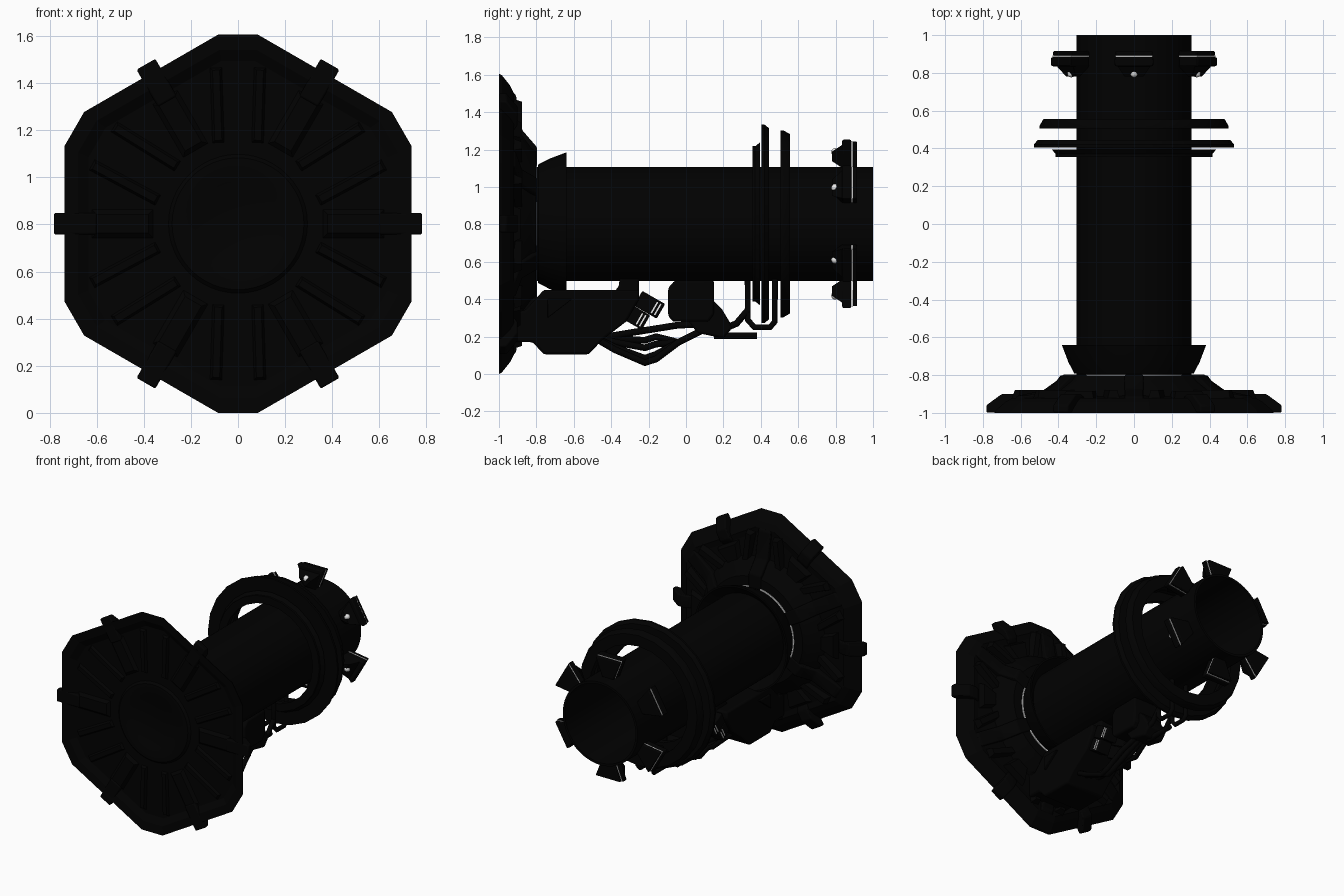
import bpy, bmesh, math
from mathutils import Vector

if "Cube" in bpy.data.objects:
    bpy.data.objects.remove(bpy.data.objects["Cube"])

CZ = 0.803  # height of the long axis


def material(name, rgb):
    m = bpy.data.materials.new(name)
    m.use_nodes = True
    m.diffuse_color = (*rgb, 1)
    m.node_tree.nodes["Principled BSDF"].inputs["Base Color"].default_value = (*rgb, 1)
    return m


black = material("matte_black", (0.0003, 0.0003, 0.0003))
white = material("pale_white", (0.9, 0.9, 0.9))


def finish(obj, mat, bevel=0, smooth=True):
    obj.data.materials.append(mat)
    if bevel:
        mod = obj.modifiers.new("edge_bevel", "BEVEL")
        mod.width, mod.segments = bevel, 2
    if smooth and obj.type == "MESH":
        bpy.ops.object.select_all(action="DESELECT")
        obj.select_set(True)
        bpy.context.view_layer.objects.active = obj
        bpy.ops.object.shade_smooth_by_angle(angle=math.radians(35))
    return obj


def loft(name, loops, mat, closed=False, **kw):
    """Skin a row of equal loops; cap the ends or join them into a ring."""
    bm = bmesh.new()
    rows = [[bm.verts.new(p) for p in loop] for loop in loops]
    n = len(rows[0])
    pairs = list(zip(rows, rows[1:])) + ([(rows[-1], rows[0])] if closed else [])
    for a, b in pairs:
        for i in range(n):
            j = (i + 1) % n
            bm.faces.new((a[i], a[j], b[j], b[i]))
    if not closed:
        bm.faces.new(rows[0])
        bm.faces.new(rows[-1])
    bmesh.ops.recalc_face_normals(bm, faces=bm.faces)
    mesh = bpy.data.meshes.new(name)
    bm.to_mesh(mesh)
    bm.free()
    obj = bpy.data.objects.new(name, mesh)
    bpy.context.collection.objects.link(obj)
    return finish(obj, mat, **kw)


def polar(angle, r, t, y):
    """Point at radius r and sideways offset t around the long axis."""
    c, s = math.cos(math.radians(angle)), math.sin(math.radians(angle))
    return Vector((r * c - t * s, y, CZ + r * s + t * c))


def revolve(name, profile, mat, n=48, closed=True):
    return loft(name, [[polar(360 * i / n, r, 0, y) for i in range(n)]
                       for r, y in profile], mat, closed)


def bar(name, angle, p0, p1, w0, w1, y0, y1, mat=black, inset=0.0, **kw):
    """Tapered block from p0 to p1 (radius, sideways), half widths w0 and w1."""
    a, b = Vector(p0), Vector(p1)
    d = (b - a).normalized()
    s = Vector((-d.y, d.x))

    def loop(y, k):
        pts = [a + d * k + s * (w0 - k), b - d * k + s * (w1 - k),
               b - d * k - s * (w1 - k), a + d * k - s * (w0 - k)]
        return [polar(angle, p.x, p.y, y) for p in pts]
    return loft(name, [loop(y0, 0), loop(y1, inset)], mat, **kw)


def fin(name, angle, profile, half, bevel=0.008):
    """Extrude a (radius, y) profile sideways."""
    return loft(name, [[polar(angle, r, t, y) for r, y in profile] for t in (-half, half)],
                black, bevel=bevel)


def side_block(name, pts, half, mat=black, bevel=0.012, x=0):
    """Extrude a (y, z) profile across x."""
    return loft(name, [[(x + e, y, z) for y, z in pts] for e in (-half, half)],
                mat, bevel=bevel)


def cable(name, pts, radius):
    cu = bpy.data.curves.new(name, "CURVE")
    cu.dimensions = "3D"
    cu.bevel_depth, cu.bevel_resolution, cu.use_fill_caps = radius, 2, True
    sp = cu.splines.new("POLY")
    sp.points.add(len(pts) - 1)
    for p, co in zip(sp.points, pts):
        p.co = (*co, 1)
    obj = bpy.data.objects.new(name, cu)
    bpy.context.collection.objects.link(obj)
    return finish(obj, mat=black)


# Twelve-sided end plate with shallow front recess and stepped back
def outline(scale, y):
    return [polar(60 * k + e, 0.8075 * scale, 0, y) for k in range(6) for e in (-24, 24)]


loft("end_plate", [outline(s, y) for s, y in
                   [(0.86, -0.97), (0.92, -0.995), (1, -1), (0.99, -0.985), (0.92, -0.94),
                    (0.87, -0.92), (0.82, -0.925), (0.5, -0.9)]], black, smooth=False)
revolve("front_hub", [(0.3, -0.965), (0.28, -0.985), (0.2, -0.985), (0.18, -0.975)],
        black, closed=False)
revolve("hub_ring", [(0.2, -0.92), (0.5, -0.92), (0.48, -0.88), (0.41, -0.83),
                     (0.39, -0.803), (0.2, -0.803)], black)

# Relief repeated on the six sides of the plate
for k in range(6):
    a = 60 * k
    fin("edge_latch", a, [(0.6, -0.998), (0.782, -0.998), (0.782, -0.96), (0.7, -0.9),
                          (0.63, -0.9), (0.6, -0.92)], 0.046)
    bar("edge_pad", a, (0.42, 0), (0.6, 0), 0.05, 0.1, -0.93, -0.885, inset=0.02)
    fin("corner_rib", a + 30, [(0.3, -0.93), (0.3, -0.797), (0.41, -0.797), (0.5, -0.875),
                               (0.69, -0.91), (0.72, -0.945)], 0.05)
    bar("front_pad", a, (0.36, 0), (0.62, 0), 0.06, 0.06, -0.97, -0.99, inset=0.02)
    for s in (-1, 1):
        bar("back_brace", a, (0.42, 0.08 * s), (0.63, 0.24 * s), 0.035, 0.035,
            -0.93, -0.878, inset=0.015)
        bar("front_brace", a, (0.34, 0.1 * s), (0.62, 0.25 * s), 0.025, 0.025,
            -0.97, -0.988, inset=0.01)

# Open barrel, flared collar and pale seam
revolve("barrel", [(0.305, -0.82), (0.305, 1), (0.288, 1), (0.288, -0.82)], black, n=64)
revolve("flared_collar", [(0.305, -0.792), (0.316, -0.792), (0.348, -0.73), (0.382, -0.64),
                          (0.37, -0.64), (0.305, -0.7)], black)
revolve("seam_ring", [(0.3, -0.806), (0.322, -0.806), (0.322, -0.798), (0.3, -0.798)], white)

# Three loose hoops round the barrel
for name, inner, y0, r0, y1, r1 in [("small_hoop", 0.36, 0.355, 0.415, 0.395, 0.435),
                                    ("large_hoop", 0.42, 0.405, 0.53, 0.445, 0.51),
                                    ("rear_hoop", 0.4, 0.505, 0.5, 0.555, 0.48)]:
    revolve(name, [(inner, y0), (r0, y0), (r0, y0 + 0.015), (r1, y1), (inner, y1)], black, n=24)

# Six rear clamps with lamp and pale strip
for k in range(6):
    a = 60 * k + 30
    bar("clamp_body", a, (0.3, 0), (0.45, 0), 0.045, 0.105, 0.835, 0.884, bevel=0.008)
    bar("clamp_nose", a, (0.295, 0), (0.425, 0), 0.045, 0.09, 0.84, 0.78, inset=0.04)
    bar("clamp_strip", a, (0.3, 0), (0.441, 0), 0.043, 0.099, 0.883, 0.892, white, smooth=False)
    bar("clamp_plate", a, (0.3, 0), (0.44, 0), 0.045, 0.1, 0.891, 0.915, bevel=0.006)
    bpy.ops.mesh.primitive_uv_sphere_add(segments=16, ring_count=8, radius=0.021,
                                         location=polar(a, 0.384, 0, 0.797))
    lamp = bpy.context.object
    lamp.name = "clamp_lamp"
    finish(lamp, white)

# Equipment box under the barrel
side_block("equipment_box", [(-0.92, 0.17), (-0.82, 0.17), (-0.76, 0.105), (-0.52, 0.105),
                             (-0.45, 0.18), (-0.32, 0.28), (-0.25, 0.4), (-0.25, 0.45),
                             (-0.76, 0.45), (-0.86, 0.34), (-0.92, 0.34)], 0.16)
side_block("box_mount", [(-0.39, 0.43), (-0.36, 0.47), (-0.35, 0.54), (-0.25, 0.54),
                         (-0.25, 0.43)], 0.08)
for s in (-1, 1):
    side_block("box_side_panel", [(-0.74, 0.3), (-0.74, 0.4), (-0.61, 0.4)], 0.012,
               bevel=0.004, x=0.165 * s)

# Angled plugs with pale stripes on their outer sides
d, u = Vector((0.87, -0.5)), Vector((0.5, 0.87))


def tilted(c, length, height):
    return [c + d * i * length + u * j * height for i, j in ((-1, -1), (1, -1), (1, 1), (-1, 1))]


for c in (Vector((-0.275, 0.31)), Vector((-0.195, 0.37))):
    for x in (-0.08, 0.08):
        side_block("plug", tilted(c, 0.07, 0.045), 0.05, bevel=0.006, x=x)
        for shift in (0.03, 0.05):
            side_block("plug_stripe", tilted(c + d * shift, 0.004, 0.034), 0.003, white, 0,
                       x * 1.63)

# Rear junction box and its lower housing
side_block("junction_box", [(-0.07, 0.28), (0.12, 0.28), (0.15, 0.32), (0.15, 0.5),
                            (-0.06, 0.5), (-0.095, 0.46), (-0.095, 0.31)], 0.12)
side_block("junction_housing", [(0.0, 0.3), (0.06, 0.22), (0.2, 0.19), (0.25, 0.25),
                                (0.19, 0.35), (0.13, 0.41)], 0.08)

# Hanging cables and bent pipes
for x, dip in [(0.1, 0.06), (0.04, 0.085), (0, 0.14), (-0.06, 0.18)]:
    cable("cable", [(x, -0.5, 0.2), (x, -0.38, (dip + 0.18) / 2 + 0.01), (x, -0.22, dip),
                    (x, -0.16, dip + 0.02), (x * 0.8, -0.04, 0.17), (x * 0.5, 0.1, 0.24)], 0.018)
cable("upper_cable", [(-0.05, -0.48, 0.19), (-0.05, -0.3, 0.22), (-0.05, -0.05, 0.26),
                      (0, 0.12, 0.27)], 0.018)
cable("straight_pipe", [(0, 0.15, 0.205), (0, 0.38, 0.205)], 0.018)
for x in (-0.06, 0.06):
    cable("hook_pipe", [(x, 0.33, 0.5), (x, 0.33, 0.29), (x, 0.365, 0.25), (x, 0.45, 0.25),
                        (x, 0.475, 0.28), (x, 0.475, 0.51)], 0.016)
    cable("link_pipe", [(x, 0.2, 0.24), (x, 0.27, 0.27), (x, 0.33, 0.34)], 0.018)
